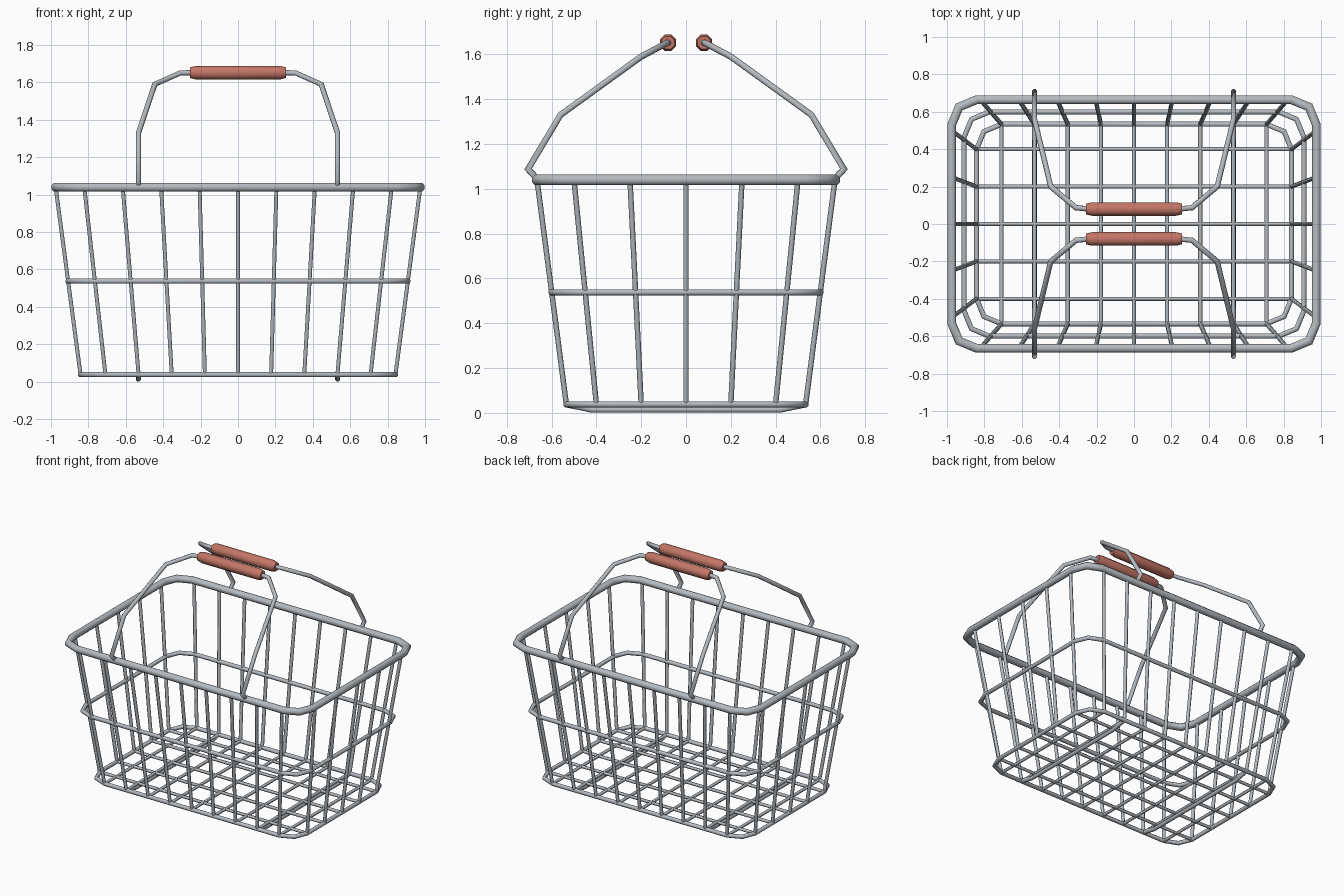
import bpy, bmesh, math
from mathutils import Vector

if "Cube" in bpy.data.objects:
    bpy.data.objects.remove(bpy.data.objects["Cube"])


def material(name, rgb):
    m = bpy.data.materials.new(name)
    m.diffuse_color = (*rgb, 1)
    m.use_nodes = True
    m.node_tree.nodes["Principled BSDF"].inputs["Base Color"].default_value = m.diffuse_color
    return m


STEEL = material("grey steel", (0.46, 0.495, 0.53))
RED = material("dull red grip", (0.55, 0.18, 0.135))


def sweep(bm, path, radii, sides, closed=False):
    """Tube with mitred joints along a list of points."""
    pts = [Vector(p) for p in path]
    n = len(pts)
    if not isinstance(radii, (list, tuple)):
        radii = [radii] * n
    d0 = (pts[1] - pts[0]).normalized()
    if closed:
        d0 = (pts[0] - pts[-1]).normalized()
    ref = Vector((0, 0, 1)) if abs(d0.z) < 0.8 else Vector((1, 0, 0))
    u = (ref - d0 * ref.dot(d0)).normalized()
    rings = []
    for i, p in enumerate(pts):
        din = (p - pts[i - 1]).normalized() if (i or closed) else d0
        dout = (pts[(i + 1) % n] - p).normalized() if (i < n - 1 or closed) else din
        u = (u - din * u.dot(din)).normalized()
        v = din.cross(u)
        t = (din + dout).normalized()
        ring = []
        for k in range(sides):
            a = 2 * math.pi * (k + 0.5) / sides
            o = (u * math.cos(a) + v * math.sin(a)) * radii[i]
            o -= din * (o.dot(t) / din.dot(t))  # slide onto the mitre plane
            ring.append(bm.verts.new(p + o))
        rings.append(ring)
        u = (u - dout * u.dot(dout)).normalized()
    for i in range(n if closed else n - 1):
        a, b = rings[i], rings[(i + 1) % n]
        for k in range(sides):
            j = (k + 1) % sides
            bm.faces.new((a[k], a[j], b[j], b[k]))
    if not closed:
        bm.faces.new(rings[0][::-1])
        bm.faces.new(rings[-1])


def tubes(name, paths, radii, sides, mat, closed=False):
    bm = bmesh.new()
    for p in paths:
        sweep(bm, p, radii, sides, closed)
    bmesh.ops.recalc_face_normals(bm, faces=bm.faces[:])
    me = bpy.data.meshes.new(name)
    bm.to_mesh(me)
    bm.free()
    me.materials.append(mat)
    ob = bpy.data.objects.new(name, me)
    bpy.context.collection.objects.link(ob)
    bpy.ops.object.select_all(action='DESELECT')
    ob.select_set(True)
    bpy.context.view_layer.objects.active = ob
    bpy.ops.object.shade_smooth_by_angle(angle=math.radians(62))
    return ob


def loop(hx, hy, z, r=0.135):
    """Rounded rectangle, two segments per corner."""
    pts = []
    for q, (sx, sy) in enumerate(((1, 1), (-1, 1), (-1, -1), (1, -1))):
        for k in range(3):
            a = math.pi / 2 * (q + k / 2)
            pts.append((sx * (hx - r) + r * math.cos(a), sy * (hy - r) + r * math.sin(a), z))
    return pts


# Horizontal hoops
TX, TY, BX, BY, TZ, BZ = 0.975, 0.665, 0.842, 0.534, 1.04, 0.038
tubes("top_rim", [loop(TX, TY, TZ)], 0.025, 8, STEEL, True)
tubes("middle_hoop", [loop((TX + BX) / 2, (TY + BY) / 2, 0.538)], 0.0145, 8, STEEL, True)
tubes("bottom_hoop", [loop(BX, BY, BZ)], 0.0145, 8, STEEL, True)

# Wall wires
SX, SY = 0.1772, 0.2
walls = []
for s in (-1, 1):
    walls += [[(i * SX, s * BY, BZ), (i * 0.2055, s * TY, TZ)] for i in range(-4, 5)]
    walls += [[(s * BX, i * SY, BZ), (s * TX, i * 0.25, TZ)] for i in range(-2, 3)]
tubes("wall_wires", walls, 0.012, 6, STEEL)

# Floor grid
floor = [[(i * SX, -BY, BZ), (i * SX, BY, BZ)] for i in range(-4, 5)]
floor += [[(-BX, i * SY, BZ), (BX, i * SY, BZ)] for i in range(-2, 3)]
tubes("floor_wires", floor, 0.011, 6, STEEL)

# Runners under the floor
tubes("floor_runners", [[(x, -0.53, 0.037), (x, -0.42, 0.0145), (x, 0.42, 0.0145), (x, 0.53, 0.037)]
                        for x in (-0.532, 0.532)], 0.0145, 8, STEEL)

# Two folding handles with grips
half = [(0.532, 0.66, 1.04), (0.532, 0.705, 1.088), (0.532, 0.56, 1.33),
        (0.445, 0.2, 1.59), (0.31, 0.087, 1.65), (0.24, 0.08, 1.652)]
for s, side in ((-1, "front"), (1, "back")):
    right = [(x, s * y, z) for x, y, z in half]
    left = [(-x, y, z) for x, y, z in reversed(right)]
    tubes(side + "_handle", [right + left], 0.0145, 8, STEEL)
    tubes(side + "_grip", [[(x, s * 0.08, 1.652) for x in (-0.257, -0.225, 0.225, 0.257)]],
          [0.031, 0.039, 0.039, 0.031], 8, RED)
